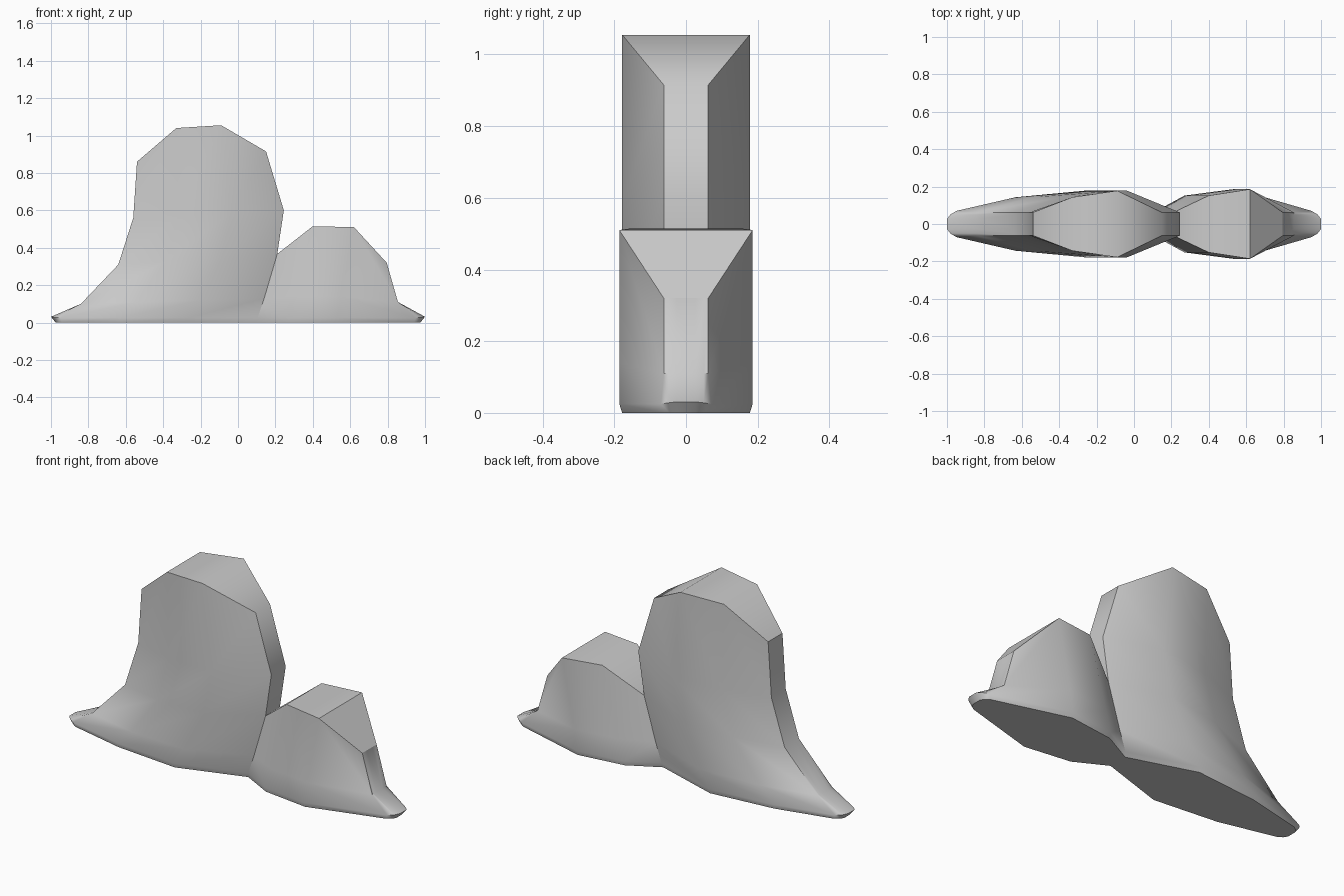
import bpy, bmesh, math

if "Cube" in bpy.data.objects:
    bpy.data.objects.remove(bpy.data.objects["Cube"])

bm = bmesh.new()


def face(*pts):
    # Quad that tolerates coincident corners
    unique = []
    for p in pts:
        if p not in unique:
            unique.append(p)
    if len(unique) > 2:
        bm.faces.new([bm.verts.new(p) for p in unique])


def hump(rows, widths, tip_dir, inner_cap_from):
    # Rows run upward; each has four (x, z) stations from outer tip to inner notch
    grid = []
    for i, row in enumerate(rows):
        inset = 0.008 if i == 0 else 0.0
        flare = 0.008 if i < 2 else 0.0
        reach = (0.035, 0.05)[i] if i < 2 else 0.0
        x0, z0 = row[0]
        lift = 0.006 if i == 1 else 0.0
        line = [(x0 + tip_dir * reach, 0.026, z0 + lift),
                (x0 + tip_dir * reach * 0.65, 0.050 - inset / 2, z0 + lift / 2),
                (x0, widths[0] + flare - inset, z0)]
        line += [(x, w - inset, z) for (x, z), w in zip(row[1:], widths[1:])]
        grid.append(line)

    def m(p):
        return (p[0], -p[1], p[2])

    n = len(grid[0])
    for lo, hi in zip(grid, grid[1:]):
        for j in range(n - 1):
            face(lo[j], lo[j + 1], hi[j + 1], hi[j])
            face(m(lo[j]), m(hi[j]), m(hi[j + 1]), m(lo[j + 1]))
        # Outer end strip
        face(lo[0], hi[0], m(hi[0]), m(lo[0]))
    # Top and underside strips
    for line in (grid[0], grid[-1]):
        for j in range(n - 1):
            face(line[j], line[j + 1], m(line[j + 1]), m(line[j]))
    # Inner end strip where it stands above the neighbouring hump
    for i in range(inner_cap_from, len(grid) - 1):
        face(grid[i][-1], grid[i + 1][-1], m(grid[i + 1][-1]), m(grid[i][-1]))


def between(left, right, f1=0.30, f2=0.65):
    (xa, za), (xb, zb) = left, right
    return [left] + [(xa + (xb - xa) * f, za + (zb - za) * f) for f in (f1, f2)] + [right]


# Tall hump
tall = [between((-0.94, 0.0), (0.10, 0.0)),
        between((-0.95, 0.025), (0.105, 0.025)),
        between((-0.84, 0.10), (0.14, 0.13)),
        between((-0.64, 0.31), (0.21, 0.367)),
        between((-0.56, 0.56), (0.245, 0.60)),
        [(-0.54, 0.86), (-0.33, 1.04), (-0.09, 1.055), (0.15, 0.915)]]
hump(tall, (0.062, 0.143, 0.178, 0.062), -1, 3)

# Low hump, sharing the notch with the tall one
low = [[(0.94, 0.0), (0.53, 0.0), (0.27, 0.0), (0.10, 0.0)],
       [(0.95, 0.025), (0.53, 0.025), (0.27, 0.025), (0.105, 0.025)],
       [(0.855, 0.11), (0.55, 0.14), (0.30, 0.14), (0.14, 0.13)],
       [(0.795, 0.32), (0.62, 0.51), (0.40, 0.515), (0.21, 0.367)]]
hump(low, (0.062, 0.186, 0.152, 0.062), 1, 99)

bmesh.ops.remove_doubles(bm, verts=bm.verts, dist=0.0005)
bmesh.ops.recalc_face_normals(bm, faces=bm.faces)

mesh = bpy.data.meshes.new("double_hump_rock")
bm.to_mesh(mesh)
bm.free()
obj = bpy.data.objects.new("double_hump_rock", mesh)
bpy.context.collection.objects.link(obj)
bpy.context.view_layer.objects.active = obj
obj.select_set(True)
bpy.ops.object.shade_smooth_by_angle(angle=math.radians(46))
